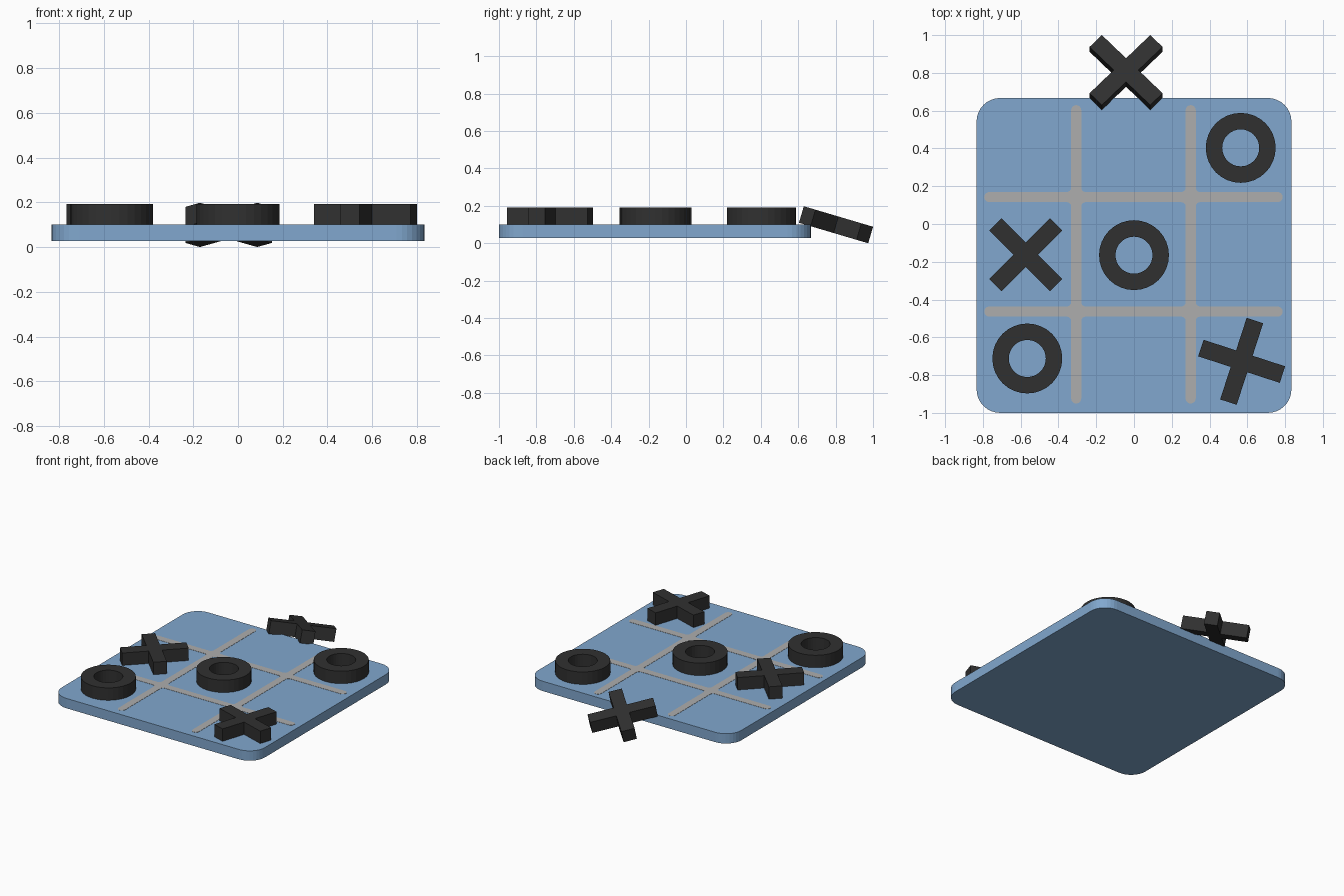
import bpy, bmesh
from math import cos, sin, radians, pi
from mathutils import Vector

if "Cube" in bpy.data.objects:
    bpy.data.objects.remove(bpy.data.objects["Cube"])


def material(name, rgb):
    m = bpy.data.materials.new(name)
    m.diffuse_color = (*rgb, 1)
    m.use_nodes = True
    m.node_tree.nodes["Principled BSDF"].inputs["Base Color"].default_value = m.diffuse_color
    return m


BLUE = material("board_blue", (0.22, 0.39, 0.62))
GREY = material("line_grey", (0.42, 0.42, 0.42))
BLACK = material("piece_black", (0.03, 0.03, 0.03))


def arc(cx, cy, r, a0, a1, n):
    angles = [radians(a0 + (a1 - a0) * i / n) for i in range(n + 1)]
    return [(cx + r * cos(a), cy + r * sin(a)) for a in angles]


def circle(r, n):
    return arc(0, 0, r, 0, 360, n)[:-1]


def four_fold(points, turn=0):
    """Repeat a quarter outline around the origin."""
    out = []
    for k in range(4):
        a = radians(turn) + k * pi / 2
        out += [(x * cos(a) - y * sin(a), x * sin(a) + y * cos(a)) for x, y in points]
    return out


def plate(name, loops, thick, loc, mat, tilt=0):
    """Fill outlines (with holes) and extrude, centred in z on loc."""
    bm = bmesh.new()
    edges = []
    for pts in loops:
        vs = [bm.verts.new((x, y, -thick / 2)) for x, y in pts]
        edges += [bm.edges.new((vs[i], vs[(i + 1) % len(vs)])) for i in range(len(vs))]
    bmesh.ops.triangle_fill(bm, edges=edges, use_beauty=True, use_dissolve=False,
                            normal=(0, 0, 1))
    ext = bmesh.ops.extrude_face_region(bm, geom=bm.faces[:], use_keep_orig=True)
    top = [g for g in ext["geom"] if isinstance(g, bmesh.types.BMVert)]
    bmesh.ops.translate(bm, verts=top, vec=Vector((0, 0, thick)))
    bmesh.ops.recalc_face_normals(bm, faces=bm.faces[:])
    me = bpy.data.meshes.new(name)
    bm.to_mesh(me)
    bm.free()
    me.materials.append(mat)
    ob = bpy.data.objects.new(name, me)
    ob.location = loc
    ob.rotation_euler.x = radians(tilt)
    bpy.context.collection.objects.link(ob)
    return ob


CY = -0.1665          # board centre in y
Z0, Z1 = 0.027, 0.10  # board bottom and top
T = 0.092             # piece thickness

# board with rounded corners
H, R = 0.8335, 0.125
plate("board", [four_fold(arc(H - R, H - R, R, 0, 90, 8))],
      Z1 - Z0, (0, CY, (Z0 + Z1) / 2), BLUE)

# grid lines: one inlay with round ends and filleted crossings
a, w, r, L = 0.303, 0.027, 0.022, 0.79
side = (arc(a + w + r, a + w + r, r, 270, 180, 4)
        + arc(a, L - w, w, 0, 180, 8)
        + arc(a - w - r, a + w + r, r, 0, -90, 4)
        + arc(-(a - w - r), a + w + r, r, -90, -180, 4)
        + arc(-a, L - w, w, 0, 180, 8))
inner = four_fold(arc(a - w - r, a - w - r, r, 0, 90, 4))
plate("grid_lines", [four_fold(side), inner], 0.012, (-0.003, CY + 0.006, 0.0955), GREY)

# ring pieces
for i, (x, y) in enumerate([(0.565, 0.403), (0, -0.165), (-0.565, -0.712)]):
    plate(f"ring_piece_{i + 1}", [circle(0.185, 32), circle(0.098, 32)],
          T, (x, y, Z1 + T / 2), BLACK)

# cross pieces: two flat on the board, one leaning on the back edge
arm, hw = 0.227, 0.046
quarter = [(hw, hw), (hw, arm), (-hw, arm)]
for i, (x, y, z, turn, tilt) in enumerate([
        (-0.573, -0.163, Z1 + T / 2, 45, 0),
        (0.570, -0.727, Z1 + T / 2, -18, 0),
        (-0.042, 0.802, 0.099, 45, -16.5)]):
    plate(f"cross_piece_{i + 1}", [four_fold(quarter, turn)], T, (x, y, z), BLACK, tilt)
